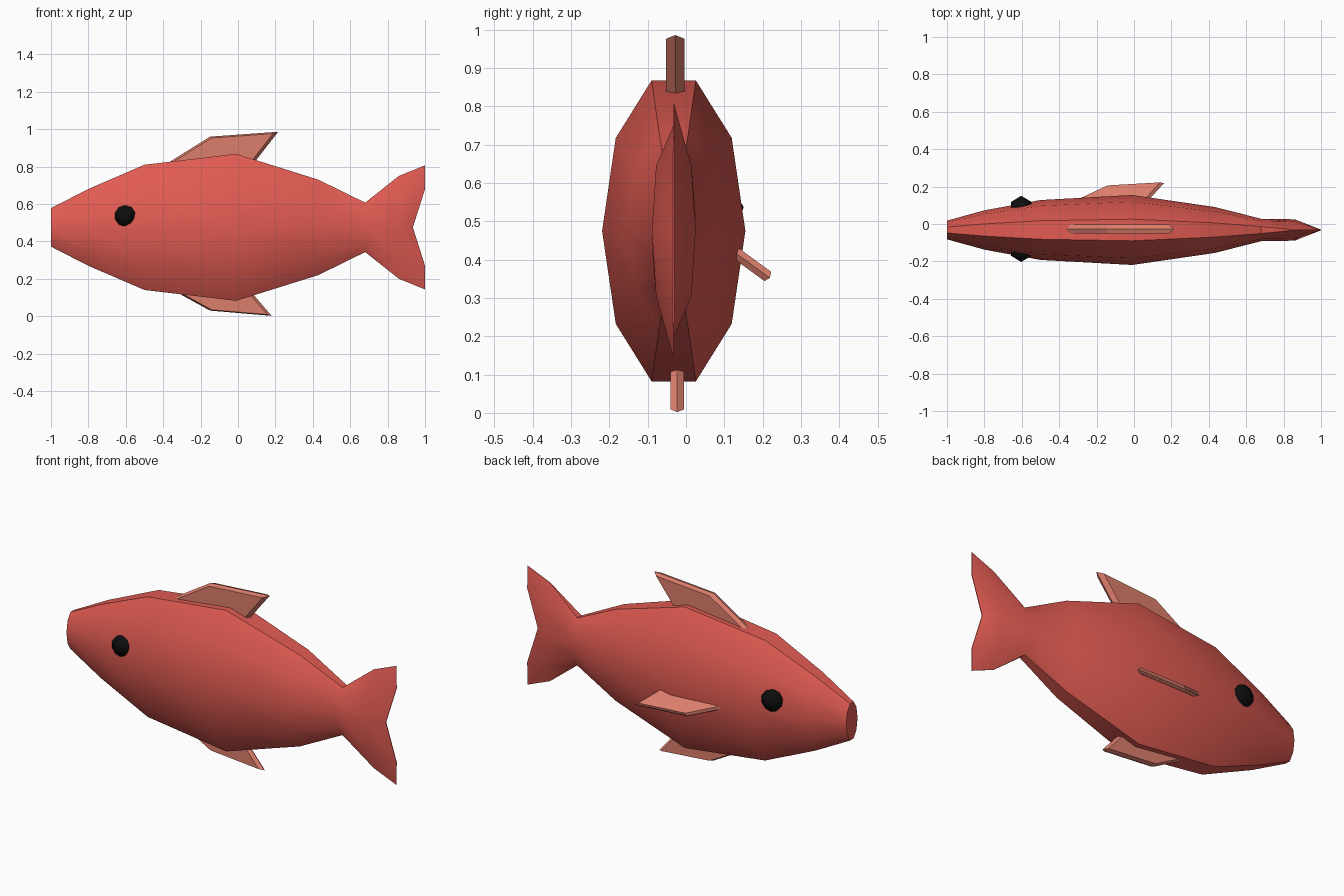
import bpy, bmesh
from math import sin, cos, pi, radians
from mathutils import Vector

if "Cube" in bpy.data.objects:
    bpy.data.objects.remove(bpy.data.objects["Cube"])

MID_Y, MID_Z, SIDES = -0.032, 0.475, 10


def material(name, color):
    m = bpy.data.materials.new(name)
    m.diffuse_color = (*color, 1)
    m.use_nodes = True
    m.node_tree.nodes["Principled BSDF"].inputs["Base Color"].default_value = m.diffuse_color
    return m


scale_red = material("scale_red", (0.75, 0.105, 0.085))
fin_pink = material("fin_pink", (0.72, 0.21, 0.15))
eye_black = material("eye_black", (0.004, 0.004, 0.004))


def finish(name, bm, mat, angle=None):
    bmesh.ops.recalc_face_normals(bm, faces=bm.faces)
    mesh = bpy.data.meshes.new(name)
    bm.to_mesh(mesh)
    bm.free()
    mesh.materials.append(mat)
    ob = bpy.data.objects.new(name, mesh)
    bpy.context.collection.objects.link(ob)
    if angle:
        bpy.ops.object.select_all(action='DESELECT')
        ob.select_set(True)
        bpy.context.view_layer.objects.active = ob
        bpy.ops.object.shade_smooth_by_angle(angle=radians(angle))
    return ob


# Body and tail: ten-sided rings (x, half width, half height, width of top points)
stations = [
    (-1.0, 0.05, 0.108, 1), (-0.8, 0.105, 0.216, 1), (-0.5, 0.16, 0.352, 1),
    (-0.01, 0.187, 0.413, 1), (0.43, 0.123, 0.268, 1), (0.68, 0.06, 0.139, 1),
    (0.86, 0.057, 0.289, 0.05), (1.0, 0.002, 0.349, 1),
]
bm = bmesh.new()
rings = []
for x, w, h, pinch in stations:
    ring = []
    for i in range(SIDES):
        a = 2 * pi * i / SIDES
        px = x
        if x == 1.0 and i in (0, SIDES // 2):
            px = 0.935                      # notch of the tail
        k = pinch if abs(sin(a)) > 0.9 else 1
        ring.append(bm.verts.new((px, MID_Y + w * k * cos(a), MID_Z + h * sin(a))))
    rings.append(ring)
for r0, r1 in zip(rings, rings[1:]):
    for i in range(SIDES):
        j = (i + 1) % SIDES
        bm.faces.new((r0[i], r0[j], r1[j], r1[i]))
bm.faces.new(rings[0])
# Close the thin trailing edge of the tail with strips that follow the notch
end = rings[-1]
for i in range(-2, 2):
    bm.faces.new((end[i], end[i + 1], end[(4 - i) % SIDES], end[5 - i]))
finish("body", bm, scale_red, 40)


def fin(name, outline, origin, out, half):
    """Plate with a ridged rim: wide middle outline, inset outlines on both sides."""
    out = Vector(out).normalized()
    side = Vector((1, 0, 0)).cross(out)
    cx = sum(p[0] for p in outline) / len(outline)
    cs = sum(p[1] for p in outline) / len(outline)
    bm = bmesh.new()
    layers = []
    for k, off in ((0.9, -half), (1, 0), (0.9, half)):
        layers.append([bm.verts.new(Vector(origin) + side * off
                                    + Vector((cx + (x - cx) * k, 0, 0))
                                    + out * (cs + (s - cs) * k)) for x, s in outline])
    for a, b in zip(layers, layers[1:]):
        for i in range(len(outline)):
            j = (i + 1) % len(outline)
            bm.faces.new((a[i], a[j], b[j], b[i]))
    bm.faces.new(layers[0])
    bm.faces.new(layers[2])
    finish(name, bm, fin_pink)


# Fins: outline points are (x, distance outward)
fin("dorsal_fin", [(-0.39, 0.81), (-0.15, 0.96), (0.215, 0.986), (0.07, 0.80)],
    (0, -0.028, 0), (0, 0, 1), 0.024)
fin("belly_fin", [(-0.34, -0.135), (-0.15, -0.03), (0.18, -0.002), (0.07, -0.13)],
    (0, -0.023, 0), (0, 0, -1), 0.018)
fin("side_fin", [(-0.32, -0.01), (-0.15, 0.088), (0.16, 0.11), (0.07, -0.015)],
    (0, 0.13, 0.417), (0, 0.81, -0.59), 0.015)

# Eyes: coarse spheres with poles facing sideways
for name, y in (("eye_front", -0.137), ("eye_back", 0.085)):
    bpy.ops.mesh.primitive_uv_sphere_add(segments=10, ring_count=3, radius=0.066,
                                         location=(-0.603, y, 0.536),
                                         rotation=(pi / 2, 0, 0))
    ob = bpy.context.object
    ob.name = name
    ob.data.materials.append(eye_black)
    bpy.ops.object.shade_smooth_by_angle(angle=radians(70))
